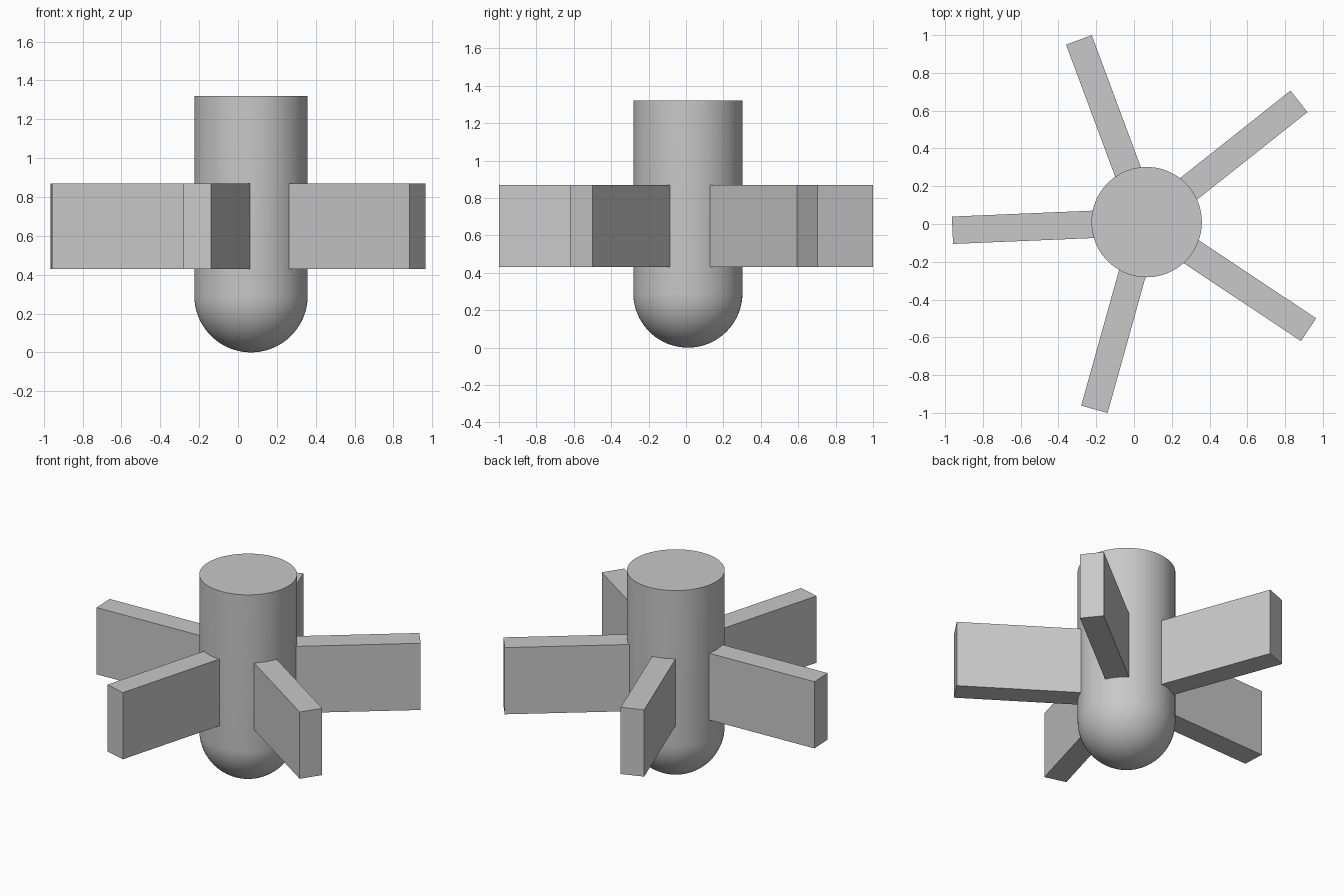
import bpy
import bmesh
from math import cos, sin, pi, radians
from mathutils import Matrix, Vector

cube = bpy.data.objects.get("Cube")
if cube:
    bpy.data.objects.remove(cube, do_unlink=True)

CENTRE = Vector((0.067, 0.01, 0))
RADIUS, HEIGHT = 0.292, 1.32
BLADE_START, BLADE_END = 0.15, 1.029
BLADE_WIDTH, BLADE_LOW, BLADE_HIGH = 0.145, 0.43, 0.87
BLADES, FIRST_ANGLE = 5, 38.4

grey = bpy.data.materials.new("light grey")
grey.use_nodes = True
colour = (0.58, 0.58, 0.58, 1)
grey.diffuse_color = colour
grey.node_tree.nodes["Principled BSDF"].inputs["Base Color"].default_value = colour


def make_object(name, bm):
    bmesh.ops.recalc_face_normals(bm, faces=bm.faces)
    mesh = bpy.data.meshes.new(name)
    bm.to_mesh(mesh)
    bm.free()
    mesh.materials.append(grey)
    obj = bpy.data.objects.new(name, mesh)
    obj.location = CENTRE
    bpy.context.collection.objects.link(obj)
    return obj


# Hub: a flat-topped cylinder with a rounded bottom, lathed from a profile
steps = 20
profile = [(RADIUS * sin(a), RADIUS - RADIUS * cos(a))
           for a in (i * pi / 2 / steps for i in range(steps + 1))]
profile += [(RADIUS, HEIGHT), (0, HEIGHT)]
bm = bmesh.new()
verts = [bm.verts.new((r, 0, z)) for r, z in profile]
edges = [bm.edges.new(pair) for pair in zip(verts, verts[1:])]
bmesh.ops.spin(bm, geom=verts + edges, axis=(0, 0, 1), cent=(0, 0, 0),
               angle=2 * pi, steps=96, use_merge=True)
bmesh.ops.remove_doubles(bm, verts=bm.verts, dist=0.0001)
hub = make_object("hub", bm)
bpy.ops.object.select_all(action="DESELECT")
hub.select_set(True)
bpy.context.view_layer.objects.active = hub
bpy.ops.object.shade_smooth_by_angle(angle=radians(30))

# Blades: upright flat paddles evenly spaced around the hub
for i in range(BLADES):
    bm = bmesh.new()
    size = (BLADE_END - BLADE_START, BLADE_WIDTH, BLADE_HIGH - BLADE_LOW)
    middle = ((BLADE_END + BLADE_START) / 2, 0, (BLADE_HIGH + BLADE_LOW) / 2)
    bmesh.ops.create_cube(bm, size=1, matrix=Matrix.LocRotScale(middle, None, size))
    blade = make_object(f"blade_{i + 1}", bm)
    blade.rotation_euler.z = radians(FIRST_ANGLE) + i * 2 * pi / BLADES
